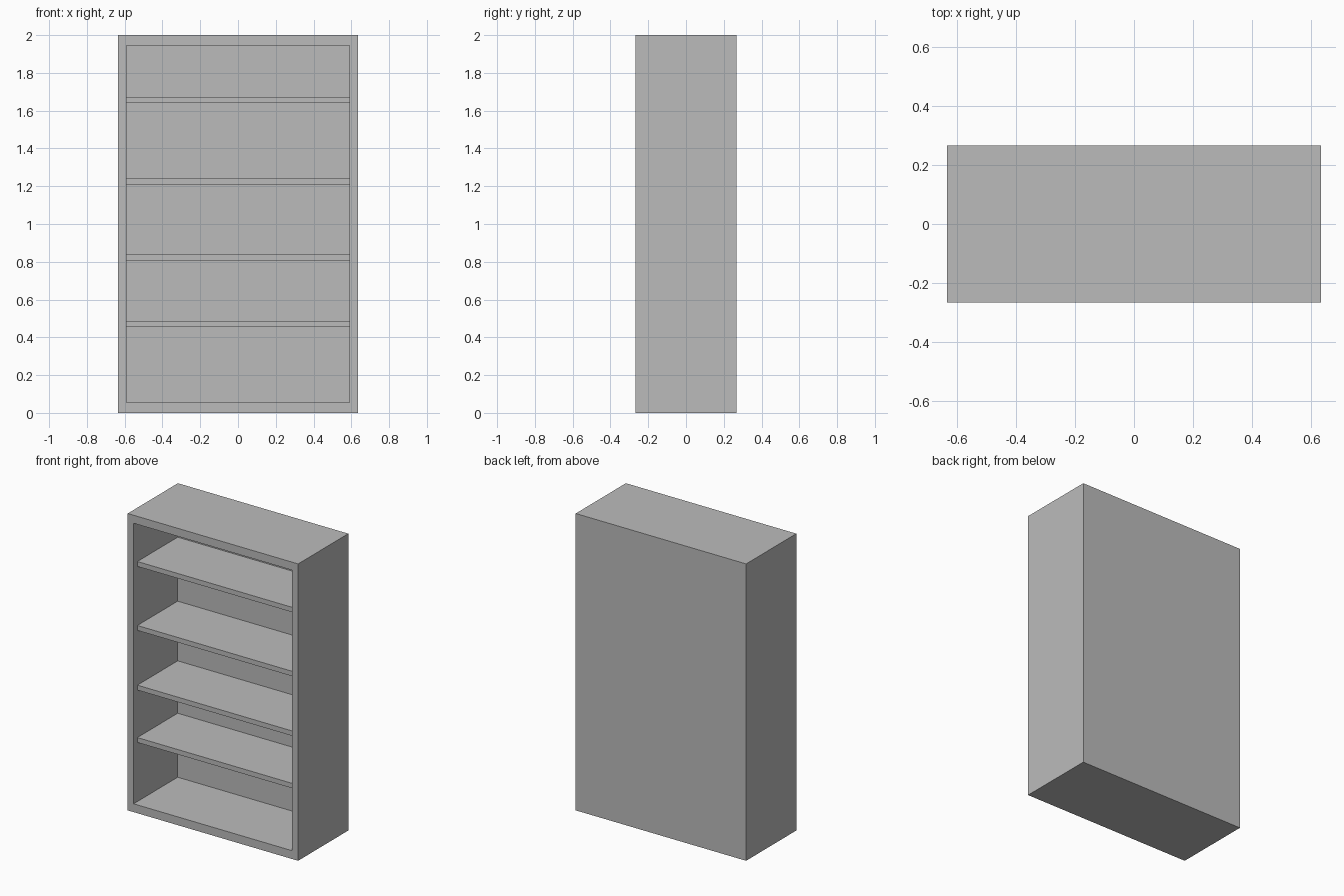
import bpy
import bmesh
from mathutils import Vector

cube = bpy.data.objects.get("Cube")
if cube:
    bpy.data.objects.remove(cube, do_unlink=True)

WIDTH, DEPTH, HEIGHT = 1.27, 0.534, 2.0
INNER_WIDTH = 1.182
INNER_BOTTOM, INNER_TOP = 0.056, 1.946
FRONT = -DEPTH / 2
BACK_INNER = 0.202
SHELF_FRONT = FRONT + 0.04
SHELF_THICKNESS = 0.033
SHELF_TOPS = (0.487, 0.84, 1.242, 1.673)

grey = bpy.data.materials.new("plain grey")
grey.use_nodes = True
colour = (0.5, 0.5, 0.5, 1.0)
grey.diffuse_color = colour
grey.node_tree.nodes["Principled BSDF"].inputs["Base Color"].default_value = colour


def box(bm, low, high):
    """Add a box between two opposite corners."""
    verts = bmesh.ops.create_cube(bm, size=1)["verts"]
    low, high = Vector(low), Vector(high)
    bmesh.ops.scale(bm, vec=high - low, verts=verts)
    bmesh.ops.translate(bm, vec=(low + high) / 2, verts=verts)


def finish(bm, name):
    bmesh.ops.recalc_face_normals(bm, faces=bm.faces)
    mesh = bpy.data.meshes.new(name)
    bm.to_mesh(mesh)
    bm.free()
    mesh.materials.append(grey)
    obj = bpy.data.objects.new(name, mesh)
    bpy.context.collection.objects.link(obj)


# Cabinet body: a solid block with its front inset and pushed in
bm = bmesh.new()
box(bm, (-WIDTH / 2, FRONT, 0), (WIDTH / 2, -FRONT, HEIGHT))
front = min(bm.faces, key=lambda f: f.calc_center_median().y)
bmesh.ops.inset_region(bm, faces=[front], thickness=0.02)
for v in front.verts:
    v.co.x = INNER_WIDTH / 2 if v.co.x > 0 else -INNER_WIDTH / 2
    v.co.z = INNER_TOP if v.co.z > HEIGHT / 2 else INNER_BOTTOM
recess = bmesh.ops.extrude_discrete_faces(bm, faces=[front])["faces"][0]
for v in recess.verts:
    v.co.y = BACK_INNER
finish(bm, "cabinet_body")

# Shelves, set back from the front edge
for i, top in enumerate(SHELF_TOPS, 1):
    bm = bmesh.new()
    box(bm, (-INNER_WIDTH / 2, SHELF_FRONT, top - SHELF_THICKNESS),
        (INNER_WIDTH / 2, BACK_INNER, top))
    finish(bm, f"shelf_{i}")
